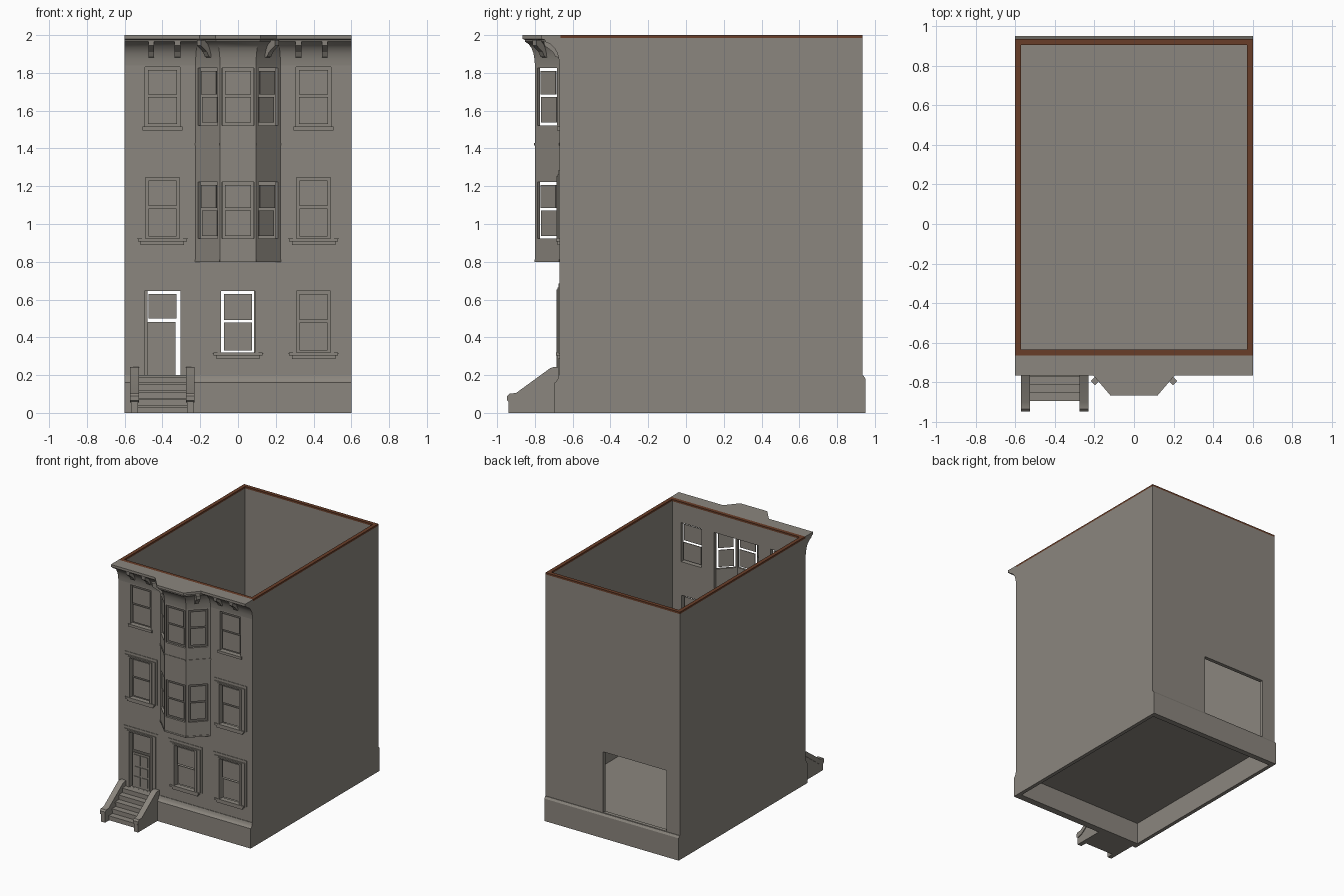
import bpy, bmesh, math
from mathutils import Matrix, Vector

if "Cube" in bpy.data.objects:
    bpy.data.objects.remove(bpy.data.objects["Cube"])


def material(name, rgb):
    m = bpy.data.materials.new(name)
    m.diffuse_color = (*rgb, 1)
    m.use_nodes = True
    m.node_tree.nodes["Principled BSDF"].inputs["Base Color"].default_value = m.diffuse_color
    return m


STONE = material("grey_stone", (0.26, 0.24, 0.21))
BROWN = material("brown_coping", (0.14, 0.048, 0.022))
I = Matrix.Identity(4)


def frame(x, y, ang):
    # local x runs along a wall, local y points into the house
    return Matrix.Translation((x, y, 0)) @ Matrix.Rotation(ang, 4, 'Z')


def finish(name, bm, M=I, mat=STONE, smooth=False):
    bmesh.ops.recalc_face_normals(bm, faces=bm.faces)
    bm.transform(M)
    me = bpy.data.meshes.new(name)
    bm.to_mesh(me)
    bm.free()
    me.materials.append(mat)
    ob = bpy.data.objects.new(name, me)
    bpy.context.collection.objects.link(ob)
    if smooth:
        bpy.ops.object.select_all(action='DESELECT')
        ob.select_set(True)
        bpy.context.view_layer.objects.active = ob
        bpy.ops.object.shade_smooth_by_angle(angle=math.radians(35))
    return ob


def boxes(name, items, M=I, mat=STONE):
    bm = bmesh.new()
    for x0, x1, y0, y1, z0, z1 in items:
        T = Matrix.Translation(((x0 + x1) / 2, (y0 + y1) / 2, (z0 + z1) / 2))
        S = Matrix.Diagonal((x1 - x0, y1 - y0, z1 - z0, 1))
        bmesh.ops.create_cube(bm, size=1, matrix=T @ S)
    return finish(name, bm, M, mat)


def prism(name, pts, x0, x1, M=I, smooth=False):
    # (y, z) profile extruded along x
    bm = bmesh.new()
    f = bm.faces.new([bm.verts.new((x0, y, z)) for y, z in pts])
    r = bmesh.ops.extrude_face_region(bm, geom=[f])
    vs = [v for v in r['geom'] if isinstance(v, bmesh.types.BMVert)]
    bmesh.ops.translate(bm, verts=vs, vec=(x1 - x0, 0, 0))
    return finish(name, bm, M, STONE, smooth)


def panel(name, M, u0, u1, z0, z1, thick, holes):
    # flat wall with rectangular holes (u0, u1, z0, z1)
    us = sorted({round(u, 4) for u in [u0, u1] + [a for h in holes for a in h[:2]]})
    zs = sorted({round(z, 4) for z in [z0, z1] + [a for h in holes for a in h[2:]]})
    bm = bmesh.new()
    V = {(u, z): bm.verts.new((u, 0, z)) for u in us for z in zs}
    for a, b in zip(us, us[1:]):
        for c, d in zip(zs, zs[1:]):
            um, zm = (a + b) / 2, (c + d) / 2
            if not any(h[0] < um < h[1] and h[2] < zm < h[3] for h in holes):
                bm.faces.new([V[a, c], V[b, c], V[b, d], V[a, d]])
    bmesh.ops.delete(bm, geom=[v for v in bm.verts if not v.link_faces], context='VERTS')
    r = bmesh.ops.extrude_face_region(bm, geom=bm.faces[:])
    vs = [v for v in r['geom'] if isinstance(v, bmesh.types.BMVert)]
    bmesh.ops.translate(bm, verts=vs, vec=(0, thick, 0))
    return finish(name, bm, M)


def sashes(name, M, u, hw, z0, z1):
    # two floating panes with open gaps round them
    g, mid = 0.015, (z0 + z1) / 2 + 0.006
    a, b = u - hw + g, u + hw - g
    boxes(name, [(a, b, 0.012, 0.018, z0 + g, mid - 0.007),
                 (a, b, 0.006, 0.012, mid + 0.007, z1 - g)], M)


def surround(name, M, u, hw, z0, z1, sill=True):
    # stepped architrave with optional sill
    items = []
    for w, d, t in ((0.06, 0.004, 0.04), (0.045, 0.010, 0.018), (0.018, 0.015, 0.009)):
        items += [(u - hw - w, u - hw, -d, 0.005, z0, z1 + t),
                  (u + hw, u + hw + w, -d, 0.005, z0, z1 + t),
                  (u - hw, u + hw, -d, 0.005, z1, z1 + t)]
    if sill:
        items += [(u - hw - 0.04, u + hw + 0.04, -0.018, 0.01, z0 - 0.012, z0 + 0.004),
                  (u - hw - 0.025, u + hw + 0.025, -0.010, 0.01, z0 - 0.03, z0 - 0.012)]
    boxes(name, items, M)


# front wall with window, door and bay openings
F = frame(0, -0.67, 0)
full = [("ground_right", 0.40, 0.09, 0.315, 0.645), ("ground_middle", 0, 0.09, 0.315, 0.645),
        ("second_left", -0.40, 0.09, 0.92, 1.245), ("second_right", 0.40, 0.09, 0.92, 1.245)]
plain = [("third_left", -0.40, 0.092, 1.515, 1.83), ("third_right", 0.40, 0.092, 1.515, 1.83)]
door = (-0.40, 0.095, 0.2, 0.645)
holes = [(u - w, u + w, a, b) for _, u, w, a, b in full + plain]
holes += [(-0.495, -0.305, 0.2, 0.645), (-0.2, 0.2, 0.83, 1.83)]
panel("front_wall", F, -0.6, 0.6, 0, 1.985, 0.03, holes)
for n, u, w, a, b in full:
    sashes(n + "_sashes", F, u, w, a, b)
    surround(n + "_surround", F, u, w, a, b)
for n, u, w, a, b in plain:
    sashes(n + "_sashes", F, u, w, a, b)
    boxes(n + "_sill", [(u - 0.105, u + 0.105, -0.012, 0.01, a - 0.02, a)], F)

# front door with raised panels and transom light
surround("door_surround", F, *door, sill=False)
leaf = [(-0.48, -0.33, 0.012, 0.02, 0.2, 0.48), (-0.475, -0.325, 0.012, 0.018, 0.5, 0.63)]
for a, b in ((0.22, 0.29), (0.305, 0.37), (0.385, 0.465)):
    leaf += [(-0.465, -0.41, 0.007, 0.012, a, b), (-0.40, -0.345, 0.007, 0.012, a, b)]
boxes("front_door", leaf, F)

# side walls, back wall with open doorway, floor and coping
for s, n in ((-1, "left"), (1, "right")):
    a, b = sorted((s * 0.57, s * 0.6))
    boxes(n + "_wall", [(a, b, -0.64, 0.905, 0, 1.985)])
panel("back_wall", frame(0, 0.935, math.pi), -0.6, 0.6, 0, 1.985, 0.03, [(-0.085, 0.48, 0.2, 0.69)])
boxes("floor", [(-0.57, 0.57, -0.64, 0.905, 0.175, 0.185)])
boxes("wall_coping", [(-0.6, 0.6, -0.665, -0.635, 1.985, 2), (-0.6, 0.6, 0.905, 0.935, 1.985, 2),
                      (-0.6, -0.57, -0.635, 0.905, 1.985, 2), (0.57, 0.6, -0.635, 0.905, 1.985, 2)], mat=BROWN)

# plinths
prism("front_plinth", [(-0.665, 0), (-0.695, 0), (-0.695, 0.16), (-0.688, 0.165),
                       (-0.678, 0.18), (-0.674, 0.2), (-0.665, 0.2)], -0.6, 0.6, smooth=True)
prism("back_plinth", [(0.93, 0), (0.95, 0), (0.95, 0.18), (0.94, 0.197), (0.93, 0.197)], -0.6, 0.6)

# projecting bay: three faces, each with two windows
bay = [(-0.225, -0.67), (-0.095, -0.80), (0.095, -0.80), (0.225, -0.67)]
for n, p, q in zip(("left", "front", "right"), bay, bay[1:]):
    d = Vector(q) - Vector(p)
    M = frame(*p, math.atan2(d.y, d.x))
    L, hw = d.length, (0.085 if n == "front" else 0.072)
    rows = ((0.922, 1.222), (1.522, 1.825))
    panel("bay_wall_" + n, M, 0, L, 0.8, 1.9, 0.018, [(L/2 - hw, L/2 + hw, a, b) for a, b in rows])
    for k, (a, b) in enumerate(rows):
        sashes("bay_%s_sashes_%d" % (n, k + 1), M, L / 2, hw, a, b)
    boxes("bay_band_" + n, [(0, L, -0.004, 0.002, 1.415, 1.428), (0, L, -0.003, 0.002, 0.8, 0.812)], M)


def loft(name, rings, closed_ends=True, smooth=False):
    # skin between equal-length rings of points
    bm = bmesh.new()
    R = [[bm.verts.new(p) for p in r] for r in rings]
    n = len(R[0])
    for a, b in zip(R, R[1:]):
        for i in range(n):
            j = (i + 1) % n
            bm.faces.new([a[i], a[j], b[j], b[i]])
    if closed_ends:
        bm.faces.new(R[0])
        bm.faces.new(R[-1])
    return finish(name, bm, smooth=smooth)


loft("bay_floor", [[(x, y, z) for x, y in bay] for z in (0.8, 0.812)])

# coved cornice that follows the bay
wall_line = [(-0.6, -0.67), *bay, (0.6, -0.67)]
edge_line = [(-0.6, -0.765), (-0.205, -0.765), (-0.12, -0.865),
             (0.12, -0.865), (0.205, -0.765), (0.6, -0.765)]
cove = [(0, 1.84), (0.03, 1.87), (0.12, 1.905), (0.28, 1.932), (0.5, 1.952), (0.8, 1.965),
        (0.82, 1.975), (1, 1.98), (1, 2.0)]
rings = []
for (x0, y0), (x1, y1) in zip(wall_line, edge_line):
    r = [(x0 + (x1 - x0) * t, y0 + (y1 - y0) * t, z) for t, z in cove]
    rings.append(r + [(x0, -0.665, 2.0), (x0, -0.665, 1.84)])
loft("cornice", rings, smooth=True)

# cornice brackets
bracket = [(0, 1.88), (-0.02, 1.885), (-0.035, 1.91), (-0.06, 1.93), (-0.08, 1.945), (-0.082, 1.975), (0, 1.975)]
for k, (x, y, a) in enumerate([(-0.46, -0.67, 0), (-0.32, -0.67, 0), (0.32, -0.67, 0), (0.46, -0.67, 0),
                               (-0.15, -0.745, -45), (0.15, -0.745, 45)]):
    prism("cornice_bracket_%d" % (k + 1), bracket, -0.015, 0.015, frame(x, y, math.radians(a)))

# stoop: steps with nosings between two sloping cheeks
steps = []
for i in range(5):
    y, z = -0.887 + 0.042 * i, 0.04 * (i + 1)
    steps += [(-0.53, -0.27, y, -0.675, z - 0.04, z - 0.012), (-0.53, -0.27, y - 0.008, -0.675, z - 0.012, z)]
boxes("stoop_steps", steps)
cheek = [(-0.675, 0), (-0.94, 0), (-0.94, 0.065), (-0.895, 0.075), (-0.715, 0.205), (-0.675, 0.21)]
rail = [(-0.675, 0.205), (-0.712, 0.2), (-0.89, 0.068), (-0.93, 0.055), (-0.947, 0.065),
        (-0.947, 0.09), (-0.935, 0.102), (-0.9, 0.105), (-0.72, 0.236), (-0.7, 0.243), (-0.675, 0.243)]
for n, x in (("left", -0.5475), ("right", -0.2525)):
    prism("stoop_cheek_" + n, cheek, x - 0.018, x + 0.018)
    prism("stoop_rail_" + n, rail, x - 0.0235, x + 0.0235, smooth=True)
